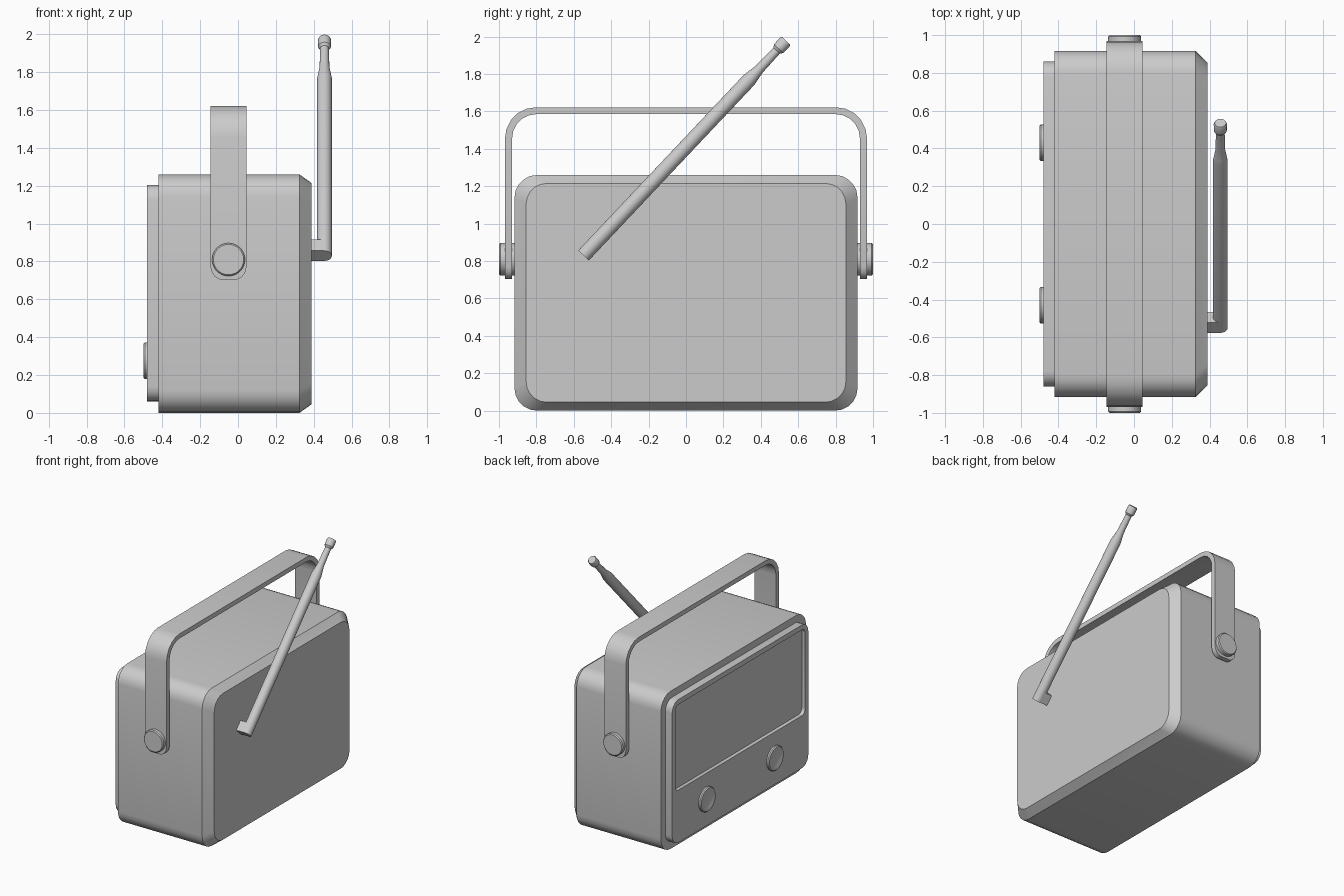
import bpy, bmesh
from math import sin, cos, pi
from mathutils import Vector, Matrix

if "Cube" in bpy.data.objects:
    bpy.data.objects.remove(bpy.data.objects["Cube"])


def finish(name, bm, smooth=True):
    bmesh.ops.recalc_face_normals(bm, faces=bm.faces)
    me = bpy.data.meshes.new(name)
    bm.to_mesh(me)
    bm.free()
    ob = bpy.data.objects.new(name, me)
    bpy.context.collection.objects.link(ob)
    if smooth:
        bpy.ops.object.select_all(action='DESELECT')
        ob.select_set(True)
        bpy.context.view_layer.objects.active = ob
        bpy.ops.object.shade_smooth_by_angle(angle=0.55)
    return ob


def loft(name, rings, smooth=True):
    """Skin a list of closed loops and cap both ends."""
    bm = bmesh.new()
    loops = [[bm.verts.new(p) for p in ring] for ring in rings]
    n = len(rings[0])
    for a, b in zip(loops, loops[1:]):
        for i in range(n):
            j = (i + 1) % n
            bm.faces.new((a[i], a[j], b[j], b[i]))
    bm.faces.new(loops[0])
    bm.faces.new(loops[-1])
    return finish(name, bm, smooth)


def rounded(x, hy, z0, z1, r, seg=5):
    """Rounded rectangle in the YZ plane."""
    pts = []
    corners = ((hy - r, z1 - r), (r - hy, z1 - r), (r - hy, z0 + r), (hy - r, z0 + r))
    for k, (cy, cz) in enumerate(corners):
        for i in range(seg + 1):
            a = (k + i / seg) * pi / 2
            pts.append((x, cy + r * cos(a), cz + r * sin(a)))
    return pts


def turned(name, origin, axis, profile, sides=24):
    """Round part from (radius, distance) pairs along an axis."""
    m = Matrix.Translation(origin) @ Vector(axis).to_track_quat('Z', 'Y').to_matrix().to_4x4()
    rings = [[m @ Vector((r * cos(2 * pi * i / sides), r * sin(2 * pi * i / sides), t))
              for i in range(sides)] for r, t in profile]
    return loft(name, rings)


# Case with chamfered back
loft("case", [rounded(-0.42, 0.917, 0, 1.26, 0.12),
              rounded(0.325, 0.917, 0, 1.26, 0.12),
              rounded(0.388, 0.855, 0.045, 1.215, 0.11)])

# Front panel with shallow recessed speaker area
panel = loft("front_panel", [rounded(x, 0.86, 0.06, 1.205, 0.08) for x in (-0.41, -0.48)])
cutter = loft("recess_cutter", [rounded(x, 0.82, 0.48, 1.165, 0.04) for x in (-0.45, -0.52)])
cutter.hide_render = True
cutter.hide_set(True)
cut = panel.modifiers.new("recess", 'BOOLEAN')
cut.operation = 'DIFFERENCE'
cut.object = cutter

# Control knobs and handle pivots
for side, s in (("left", 1), ("right", -1)):
    turned(side + "_knob", (-0.475, 0.43 * s, 0.275), (-1, 0, 0),
           [(0.097, 0), (0.097, 0.017), (0.09, 0.025), (0.075, 0.025), (0.068, 0.021)], 32)
    turned(side + "_pivot", (-0.05, 0.91 * s, 0.81), (0, s, 0),
           [(0.087, 0), (0.087, 0.083), (0.08, 0.09)], 32)

# Carry handle: outer point, inner point and half width at each station
half = [((0.968, z), (0.93, z), w)
        for z, w in ((0.705, 0.045), (0.718, 0.07), (0.74, 0.087), (0.77, 0.095), (1.455, 0.095))]
for i in range(1, 6):
    a = i * pi / 10
    half.append(((0.803 + 0.165 * cos(a), 1.455 + 0.167 * sin(a)),
                 (0.803 + 0.127 * cos(a), 1.455 + 0.13 * sin(a)), 0.095))
path = half + [((-o[0], o[1]), (-i[0], i[1]), w) for o, i, w in reversed(half)]
loft("carry_handle", [[(-0.05 - w, *o), (-0.05 + w, *o), (-0.05 + w, *i), (-0.05 - w, *i)]
                      for o, i, w in path])

# Telescopic antenna and its mount
base = Vector((0.457, -0.548, 0.83))
d = Vector((0, 1.083, 1.148)).normalized()
side = Vector((0, -d.z, d.y)) * 0.039
turned("antenna", base, d,
       [(0.039, 0), (0.039, 1.29), (0.034, 1.32), (0.026, 1.37), (0.023, 1.505),
        (0.034, 1.52), (0.035, 1.568), (0.03, 1.578)], 20)
loft("antenna_mount", [[Vector((x, base.y, base.z)) + q for q in
                        (side, side + d * 0.08, d * 0.08 - side, -side)]
                       for x in (0.38, 0.457)], False)
